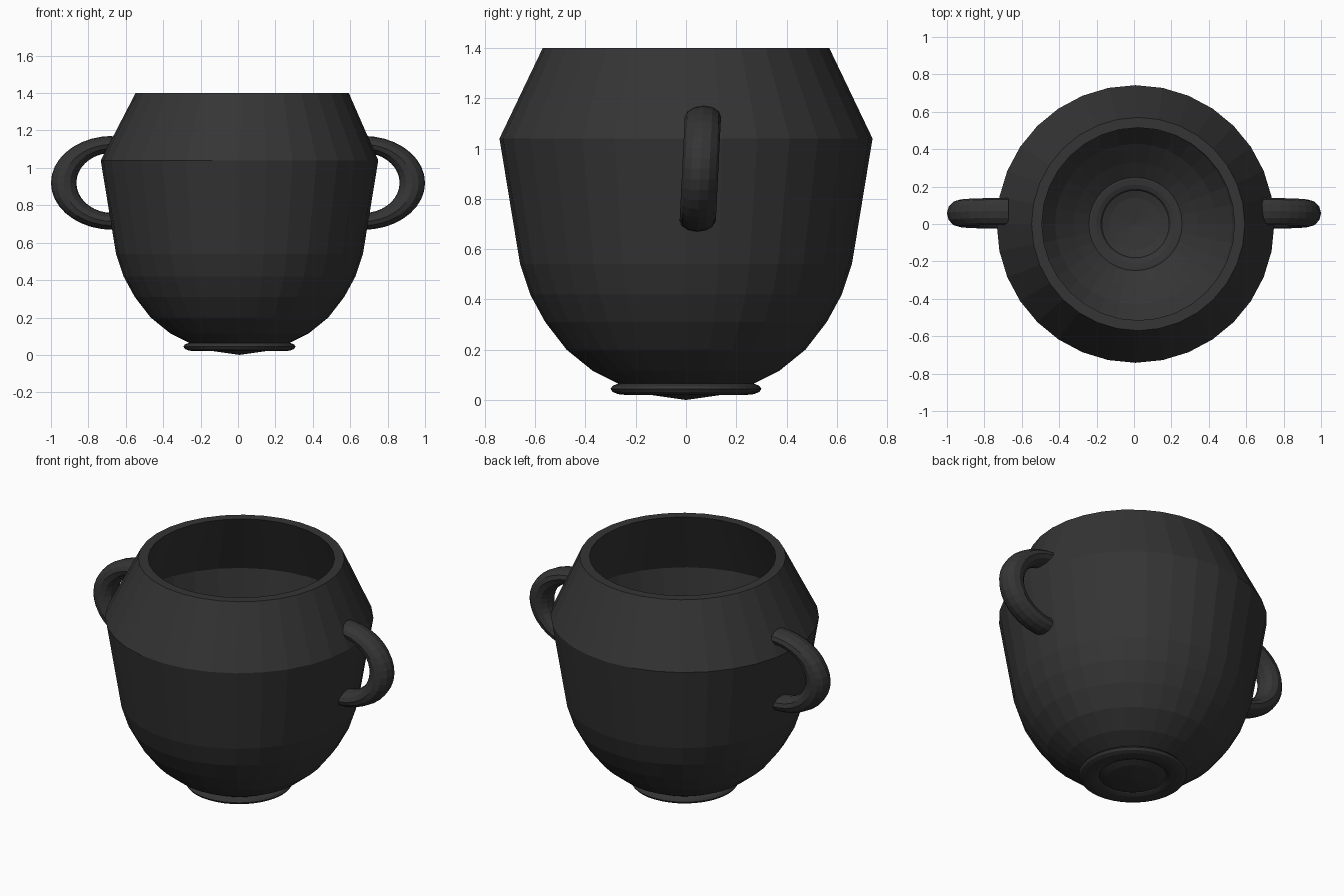
import bpy, bmesh
from math import sin, cos, pi, radians

if "Cube" in bpy.data.objects:
    bpy.data.objects.remove(bpy.data.objects["Cube"])

mat = bpy.data.materials.new("dark_iron")
mat.diffuse_color = (0.035, 0.035, 0.035, 1)
mat.use_nodes = True
mat.node_tree.nodes["Principled BSDF"].inputs["Base Color"].default_value = mat.diffuse_color


def finish(name, bm):
    bmesh.ops.remove_doubles(bm, verts=bm.verts, dist=1e-5)
    bmesh.ops.recalc_face_normals(bm, faces=bm.faces)
    me = bpy.data.meshes.new(name)
    bm.to_mesh(me)
    bm.free()
    me.materials.append(mat)
    ob = bpy.data.objects.new(name, me)
    bpy.context.collection.objects.link(ob)
    return ob


def bridge(bm, a, b):
    n = len(a)
    for i in range(n):
        q = [a[i], a[(i + 1) % n], b[(i + 1) % n], b[i]]
        bm.faces.new(list(dict.fromkeys(q)))


def lathe(name, profile, n, lean):
    """Revolve (radius, z) points; lean(z) shifts each ring along x."""
    bm = bmesh.new()
    rings = []
    for r, z in profile:
        if r == 0:
            rings.append([bm.verts.new((lean(z), 0, z))] * n)
        else:
            rings.append([bm.verts.new((lean(z) + r * cos(2 * pi * i / n),
                                        r * sin(2 * pi * i / n), z)) for i in range(n)])
    for a, b in zip(rings, rings[1:]):
        bridge(bm, a, b)
    return finish(name, bm)


# Pot: rounded bowl, sharp shoulder, tapered neck, hollow inside
pot = [(0, 0), (0.14, 0.02), (0.27, 0.065), (0.37, 0.115), (0.475, 0.20),
       (0.56, 0.31), (0.62, 0.42), (0.66, 0.54), (0.742, 1.04), (0.57, 1.40),
       (0.515, 1.40), (0.68, 1.02), (0.61, 0.55), (0.52, 0.32), (0.43, 0.21),
       (0.33, 0.125), (0.24, 0.06), (0.14, 0.027), (0, 0.008)]
lathe("pot_body", pot, 32, lambda z: 0.008 + max(0, z - 1.04) * 0.04)

# Flattened ring foot
foot = [(0.24 + 0.06 * cos(2 * pi * k / 12), 0.044 + 0.024 * sin(2 * pi * k / 12))
        for k in range(13)]
lathe("foot_ring", foot, 40, lambda z: 0.008)


# Handles: half of a stretched ring, leaning slightly sideways
def handle(name, side):
    bm = bmesh.new()
    rings = []
    for j in range(19):
        t = radians(-90 + 180 * j / 18)
        ring = []
        for k in range(12):
            p = 2 * pi * k / 12
            c = cos(p)
            x = 0.67 + (0.262 + 0.068 * c) * cos(t)
            z = (0.206 + 0.045 * c) * sin(t)
            y = 0.057 + 0.072 * sin(p) + 0.05 * z
            ring.append(bm.verts.new((side * x, y, 0.92 + z)))
        rings.append(ring)
    for a, b in zip(rings, rings[1:]):
        bridge(bm, a, b)
    bm.faces.new(rings[0])
    bm.faces.new(rings[-1])
    finish(name, bm)


handle("left_handle", -1)
handle("right_handle", 1)
